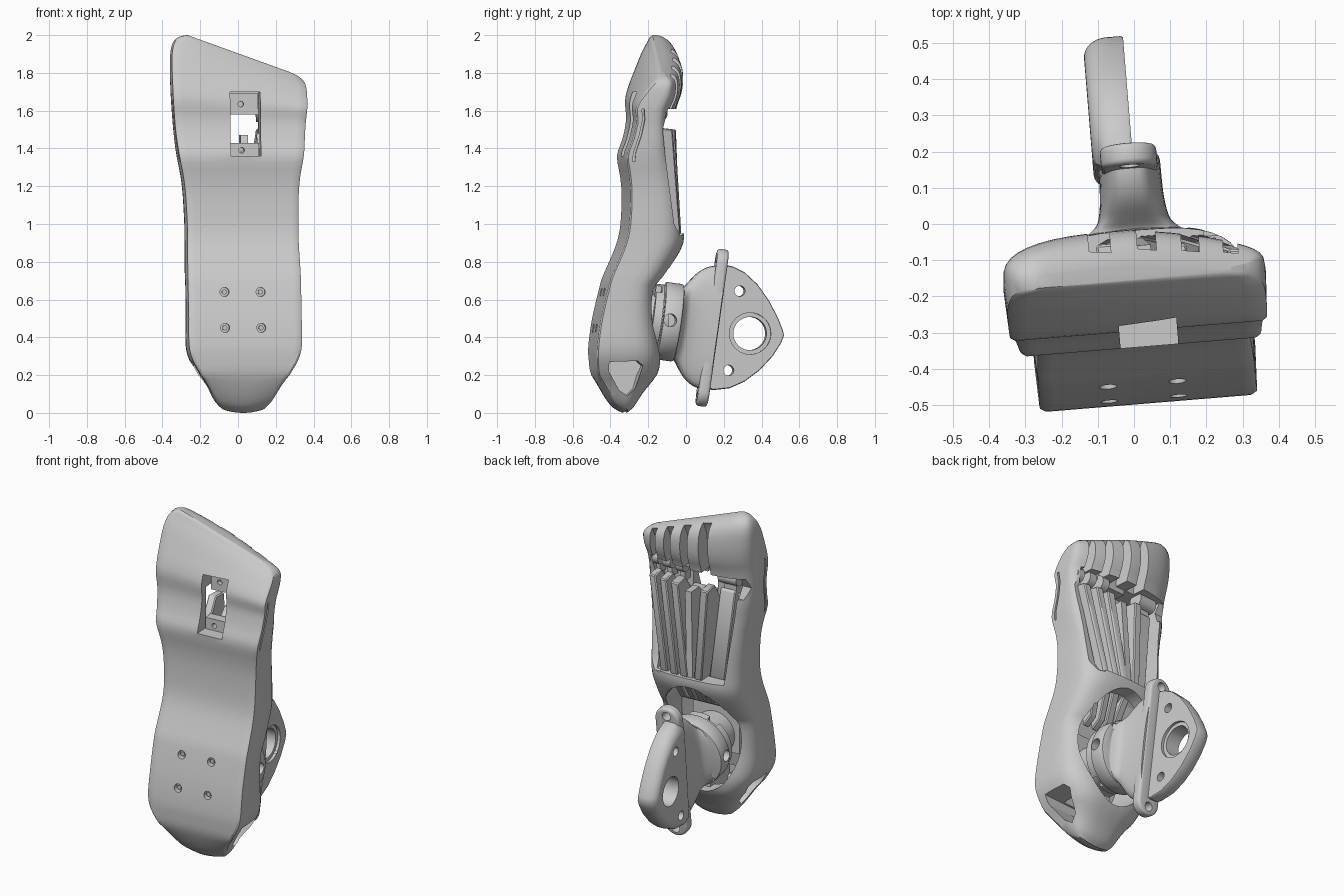
import bpy, bmesh
from math import sin, cos, pi, radians
from mathutils import Matrix, Vector

if "Cube" in bpy.data.objects:
    bpy.data.objects.remove(bpy.data.objects["Cube"])

YAW = radians(4.7)
TILT = Matrix.Translation((0, 0, .47)) @ Matrix.Rotation(radians(-8), 4, 'X')


def loft(name, rings):
    bm = bmesh.new()
    rows = [[bm.verts.new(p) for p in r] for r in rings]
    n = len(rows[0])
    for a, b in zip(rows, rows[1:]):
        for i in range(n):
            bm.faces.new((a[i], a[(i + 1) % n], b[(i + 1) % n], b[i]))
    bm.faces.new(rows[0])
    bm.faces.new(rows[-1])
    bmesh.ops.recalc_face_normals(bm, faces=bm.faces)
    me = bpy.data.meshes.new(name)
    bm.to_mesh(me)
    bm.free()
    ob = bpy.data.objects.new(name, me)
    bpy.context.collection.objects.link(ob)
    return ob


def prism_x(name, yz, a, b):
    return loft(name, [[(x, y, z) for y, z in yz] for x in (a, b)])


def prism_y(name, xz, a, b):
    return loft(name, [[(x, y, z) for x, z in xz] for y in (a, b)])


def circle(u, v, r, rv=None, n=40):
    return [(u + r * cos(2 * pi * i / n), v + (rv or r) * sin(2 * pi * i / n)) for i in range(n)]


def rect(a, b, c, d):
    return [(a, c), (b, c), (b, d), (a, d)]


def cut(ob, *cutters):
    for c in cutters:
        m = ob.modifiers.new("cut", 'BOOLEAN')
        m.operation, m.solver, m.object = 'DIFFERENCE', 'EXACT', c
    dg = bpy.context.evaluated_depsgraph_get()
    me = bpy.data.meshes.new_from_object(ob.evaluated_get(dg))
    ob.modifiers.clear()
    ob.data = me
    for c in cutters:
        bpy.data.objects.remove(c)


def bevel(ob, test, width, seg=3):
    bm = bmesh.new()
    bm.from_mesh(ob.data)
    edges = [e for e in bm.edges if test(e)]
    bmesh.ops.bevel(bm, geom=edges, offset=width, segments=seg, profile=.5, affect='EDGES')
    bm.to_mesh(ob.data)
    bm.free()


# Foot shell stations: height, half width, sole y, instep y
S = [(0, .11, -.335, -.315), (.03, .15, -.39, -.28), (.1, .19, -.44, -.235), (.2, .24, -.485, -.16),
     (.28, .285, -.495, -.14), (.36, .305, -.495, -.145), (.5, .305, -.475, -.165),
     (.65, .305, -.44, -.165), (.72, .305, -.42, -.12), (.8, .303, -.385, -.07), (.9, .3, -.345, -.02),
     (1.0, .3, -.325, -.02), (1.15, .305, -.318, -.025), (1.25, .315, -.325, -.035),
     (1.36, .335, -.34, -.045), (1.45, .345, -.31, -.05), (1.55, .353, -.29, -.06),
     (1.65, .36, -.295, -.045), (1.72, .362, -.28, -.025), (1.8, .363, -.25, -.015),
     (1.9, .36, -.21, -.02), (1.96, .345, -.18, -.045), (1.99, .315, -.165, -.085), (2.0, .27, -.155, -.115)]


def section(z, w, yf, yb):
    d = yb - yf
    c = min(.02, .2 * d)
    ym = yf + .4 * d
    half = [(w * f, yf) for f in (.15, .4, .65, .85)] + [(w - c * .9, yf), (w - c * .25, yf + c * .4)]
    for i in range(11):
        a = i * pi / 20
        half.append((w * max(cos(a), 0) ** .65 if i < 10 else 0, ym + (yb - ym) * sin(a) ** .65))
    ring = half + [(-x, y) for x, y in reversed(half[:-1])]
    k = min(max((z - 1.0) / .5, 0), 1)
    slant = min(max((z - 1.5) / .5, 0), 1) ** 1.3
    heel = 1.6 * max(0, 1 - z / .2)
    return [(x - .011 * k, y - k * .15 * max(x, 0) * max(0, (y - ym) / (yb - ym)),
             z - .36 * max(0, x + .27) * slant + heel * x * x) for x, y in ring]


def catmull(pts, n):
    out = []
    for i in range(len(pts) - 1):
        p = [Vector(pts[min(max(i + k, 0), len(pts) - 1)]) for k in (-1, 0, 1, 2)]
        for j in range(n):
            t = j / n
            out.append(.5 * (2 * p[1] + (p[2] - p[0]) * t + (2 * p[0] - 5 * p[1] + 4 * p[2] - p[3]) * t * t
                             + (3 * p[1] - p[0] - 3 * p[2] + p[3]) * t ** 3))
    return out + [Vector(pts[-1])]


foot = loft("foot_shell", [section(*s) for s in catmull(S, 3)])

# Heel cavity, instep trench, tunnel below the bridge, sole window
cav = circle(0, .55, .25, .345, 48)
cutters = [loft("c", [[(x * .95, -.43 + .2 * (z - .22), z) for x, z in cav], [(x, .1, z) for x, z in cav]]),
           prism_y("c", [(-.22, .95), (.22, .95), (.3, 1.61), (-.3, 1.61)], -.245, .1),
           prism_y("c", rect(-.2, .2, .7, 1.0), -.27, -.11),
           prism_y("c", rect(-.065, .095, 1.36, 1.7), -.5, -.17),
           prism_x("c", [(-.05, .94), (-.085, 1.0), (-.14, 1.4), (-.15, 1.5), (-.12, 1.61), (.1, 1.61), (.1, .94)],
                   .19, .5),
           prism_x("c", [(-.1, 1.48), (-.13, 1.55), (-.1, 1.61), (.1, 1.61), (.1, 1.48)], -.5, -.2)]
# Gaps between the toes
for x, w in ((-.1, .03), (.03, .026), (.15, .024), (.26, .02)):
    top = 1.96 - .36 * (x + .27)
    d = -.11 - .12 * max(x, 0)
    cutters.append(prism_x("c", [(d - .03, 1.55), (d - .02, 1.7), (d, top - .06), (d + .05, top + .04), (.1, top + .04),
                                 (.1, 1.55)], x - w, x + w))
# Heel side windows and side grooves above the sole
win = [(-.43, .27), (-.28, .275), (-.25, .25), (-.285, .13), (-.325, .09), (-.37, .12), (-.43, .22)]
for k in (-1, 1):
    line = [(-.31, 1.33), (-.305, 1.38), (-.275, 1.47), (-.258, 1.55), (-.262, 1.61)]
    if k < 0:
        line.append((-.255, 1.69))
    strip = line + [(y + .012, z) for y, z in reversed(line)]
    cutters.append(prism_x("c", win, *sorted((k * .03, k * .5))))
    cutters.append(prism_x("c", strip, *sorted((k * .31, k * .6))))
# Sole screw recesses
SCREWS = [(x, z, y) for x in (-.108, .084) for z, y in ((.45, -.483), (.64, -.443))]
for x, z, y in SCREWS:
    cutters.append(prism_y("c", circle(x, z, .024, n=20), y - .1, y + .03))
cut(foot, *cutters)
for x, z, y in SCREWS:
    prism_y("sole_screw", circle(x, z, .013, n=12), y + .012, y + .05)
prism_x("heel_web", rect(-.44, -.22, .15, .285), -.03, .03)

# Midfoot bars fanning out from the bridge
BAR = [(-.26, .7), (-.19, .74), (-.11, .9), (-.035, .95), (-.05, 1.5), (-.14, 1.51), (-.2, 1.42), (-.26, 1.3)]
for top, bot, w, sink in ((-.2, -.14, .1, .07), (-.085, -.055, .05, 0), (.115, .035, .05, 0),
                          (.195, .1, .045, 0), (.275, .17, .045, .01)):
    bar = prism_x("midfoot_bar", [(y - (sink if y > -.12 else 0), z) for y, z in BAR], -w / 2, w / 2)
    for v in bar.data.vertices:
        t = (v.co.z - .95) / .55
        v.co.x += bot + (top - bot) * t
        v.co.y -= .12 * max(v.co.x, 0) * max(t, 0)
    bevel(bar, lambda e: True, .006, 1)
thin = prism_x("midfoot_bar", [(-.26, .8), (-.12, .9), (-.04, .95), (-.06, 1.47), (-.15, 1.47), (-.26, 1.34)], -.02, .02)
for v in thin.data.vertices:
    v.co.x += (v.co.z - .95) * .04

# Toe hinges and the drilled blocks seen through the window
for x, w in ((-.21, .12), (.11, .05), (.2, .05), (.285, .05)):
    y = -.14 - .12 * max(x, 0)
    prism_x("toe_hinge", circle(y, 1.585, .045, n=24), x - w / 2, x + w / 2)
    prism_x("toe_hinge_arm", rect(y - .06, y + .005, 1.48, 1.64), x - w / 3, x + w / 3)
for z0, z1, y in ((1.35, 1.43, -.26), (1.58, 1.69, -.2)):
    block = prism_y("window_block", rect(-.06, .09, z0, z1), y, y + .06)
    cut(block, prism_y("c", circle(-.002, (z0 + z1) / 2, .015, n=16), -.4, y + .04))

# Ankle mount inside the heel
prism_y("mount_base", rect(-.16, .14, .4, .68), -.405, -.32)
prism_y("mount_post", circle(0, .5, .13), -.4, -.1)


def ankle(ob):
    ob.data.transform(TILT)
    return ob


collar = ankle(prism_y("ankle_lower_collar", circle(0, 0, .19, n=48), -.19, -.145))
cut(collar, *[ankle(prism_y("c", rect(x - .03, x + .03, -.5, .5), -.3, -.16)) for x in (-.09, .09)])
ring = ankle(prism_y("ankle_ring", circle(0, 0, .207, n=64), -.14, -.04))
bevel(ring, lambda e: e.calc_face_angle(0) > 1, .012, 2)
cut(ring, prism_x("c", circle(-.1, .49, .034, n=24), .1, .5), prism_x("c", circle(-.1, .49, .034, n=24), -.5, -.1),
    prism_y("c", circle(0, .49, .15), -.4, -.11),
    *[ankle(prism_y("c", circle(s * .13, s * .13, .02, n=20), -.08, .1)) for s in (-1, 1)])


# Flattened ankle dome
def oval(y, hx, hz, n=48):
    out = []
    for i in range(n):
        c, s = cos(2 * pi * i / n), sin(2 * pi * i / n)
        out.append((hx * abs(c) ** .6 * (1 if c > 0 else -1), y, hz * abs(s) ** .9 * (1 if s > 0 else -1)))
    return out


D = [(-.05, .17, .19), (-.035, .14, .2), (-.01, .108, .235), (.02, .096, .275), (.055, .09, .305),
     (.1, .087, .325), (.165, .086, .335)]
ankle(loft("ankle_dome", [oval(*d) for d in catmull(D, 3)]))

# Flange plate with a rounded, drilled lug at each end
end = [(.078 * cos(i * pi / 16), .342 + .078 * sin(i * pi / 16)) for i in range(17)]
flange = prism_y("flange_plate", end + [(-x, -z) for x, z in end], .11, .17)
bevel(flange, lambda e: e.calc_face_angle(0) > 1, .015, 3)
cut(flange, *[prism_y("c", circle(0, z, .027, n=24), 0, .3) for z in (-.37, .37)])
ankle(flange)

# Triangular fin: flat on one face, domed on the other, with a large eye
F = [(.2, .785), (.25, .775), (.31, .745), (.38, .68), (.44, .595), (.49, .5), (.515, .435), (.52, .41),
     (.505, .37), (.46, .3), (.39, .225), (.31, .165), (.23, .13), (.14, .12), (.1, .14), (.16, .76)]
steps = [(.012, .985), (.005, 1), (-.035, 1)]
steps += [(-.035 - .065 * sin(i * pi / 16), 1 - .23 * (1 - cos(i * pi / 16))) for i in range(1, 9)]
fin = loft("fin", [[(x, .29 + (y - .29) * s, .45 + (z - .45) * s) for y, z in F] for x, s in steps])
cut(fin, prism_x("c", circle(.34, .42, .088, n=48), -.3, .3), prism_x("c", circle(.34, .42, .11, n=48), -.005, .3),
    prism_x("c", circle(.285, .645, .028, n=24), -.3, .3), prism_x("c", circle(.225, .225, .028, n=24), -.3, .3))

# Turn everything slightly and smooth
for ob in bpy.context.scene.objects:
    ob.rotation_euler.z = YAW
    ob.select_set(True)
    bpy.context.view_layer.objects.active = ob
bpy.ops.object.shade_smooth_by_angle(angle=radians(32))
